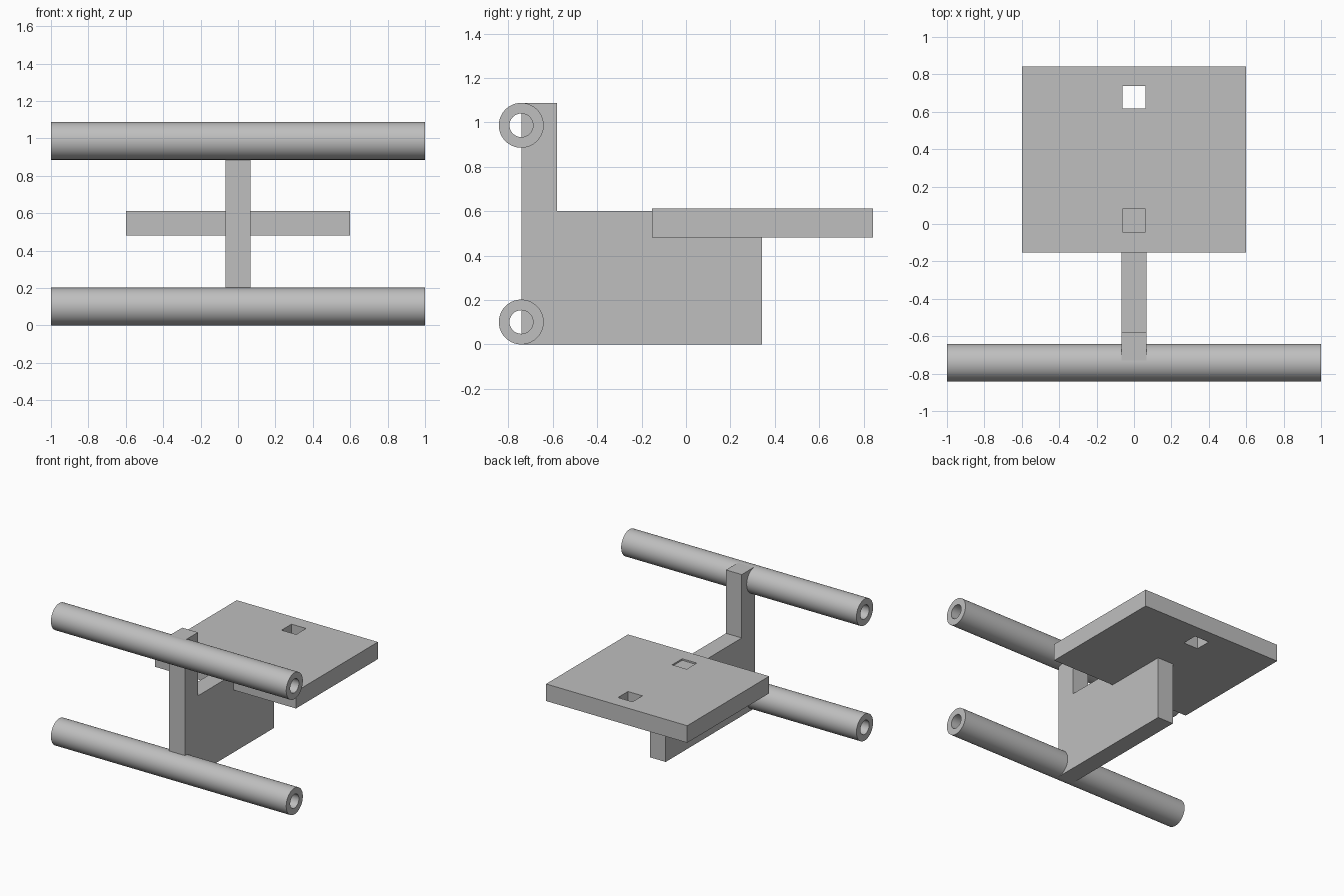
import bpy, bmesh, math
from mathutils import Vector

cube = bpy.data.objects.get("Cube")
if cube:
    bpy.data.objects.remove(cube, do_unlink=True)

# Single matte grey
GREY = (0.52, 0.52, 0.52, 1)
grey = bpy.data.materials.new("plain_grey")
grey.use_nodes = True
grey.diffuse_color = GREY
grey.node_tree.nodes["Principled BSDF"].inputs["Base Color"].default_value = GREY


def finish(bm, name):
    mesh = bpy.data.meshes.new(name)
    bm.to_mesh(mesh)
    bm.free()
    mesh.materials.append(grey)
    obj = bpy.data.objects.new(name, mesh)
    bpy.context.collection.objects.link(obj)
    return obj


def thicken(obj, thickness, offset):
    mod = obj.modifiers.new("thickness", "SOLIDIFY")
    mod.thickness = thickness
    mod.offset = offset


def tube(name, y, z, outer, inner, half_length):
    # Wall section spun round the tube's axis
    bm = bmesh.new()
    section = [(-half_length, inner), (half_length, inner),
               (half_length, outer), (-half_length, outer)]
    verts = [bm.verts.new((x, y, z + r)) for x, r in section]
    edges = [bm.edges.new((verts[i], verts[(i + 1) % 4])) for i in range(4)]
    bmesh.ops.spin(bm, geom=verts + edges, cent=(0, y, z), axis=(1, 0, 0),
                   angle=math.tau, steps=64, use_merge=True)
    bmesh.ops.remove_doubles(bm, verts=bm.verts, dist=1e-5)
    bmesh.ops.recalc_face_normals(bm, faces=bm.faces)
    obj = finish(bm, name)
    bpy.ops.object.select_all(action="DESELECT")
    obj.select_set(True)
    bpy.context.view_layer.objects.active = obj
    bpy.ops.object.shade_smooth_by_angle(angle=math.radians(30))


# Two parallel tubes across the front
AXIS_Y = -0.742
tube("lower_tube", AXIS_Y, 0.101, 0.101, 0.053, 1.0)
tube("upper_tube", AXIS_Y, 0.987, 0.101, 0.053, 1.0)

# L-shaped web joining the tubes and carrying the plate
bm = bmesh.new()
outline = [(AXIS_Y, 0), (0.342, 0), (0.342, 0.6),
           (-0.581, 0.6), (-0.581, 1.087), (AXIS_Y, 1.087)]
bm.faces.new([bm.verts.new((0, y, z)) for y, z in outline])
web = finish(bm, "support_web")
thicken(web, 0.134, 0)

# Flat plate with two square openings, one over the web and one behind it
xs = [-0.6, -0.062, 0.062, 0.6]
ys = [-0.153, -0.042, 0.08, 0.617, 0.738, 0.842]
bm = bmesh.new()
grid = [[bm.verts.new((x, y, 0.612)) for x in xs] for y in ys]
for j in range(len(ys) - 1):
    for i in range(len(xs) - 1):
        if i == 1 and j in (1, 3):
            continue
        bm.faces.new((grid[j][i], grid[j][i + 1],
                      grid[j + 1][i + 1], grid[j + 1][i]))
plate = finish(bm, "mounting_plate")
thicken(plate, 0.131, -1)
